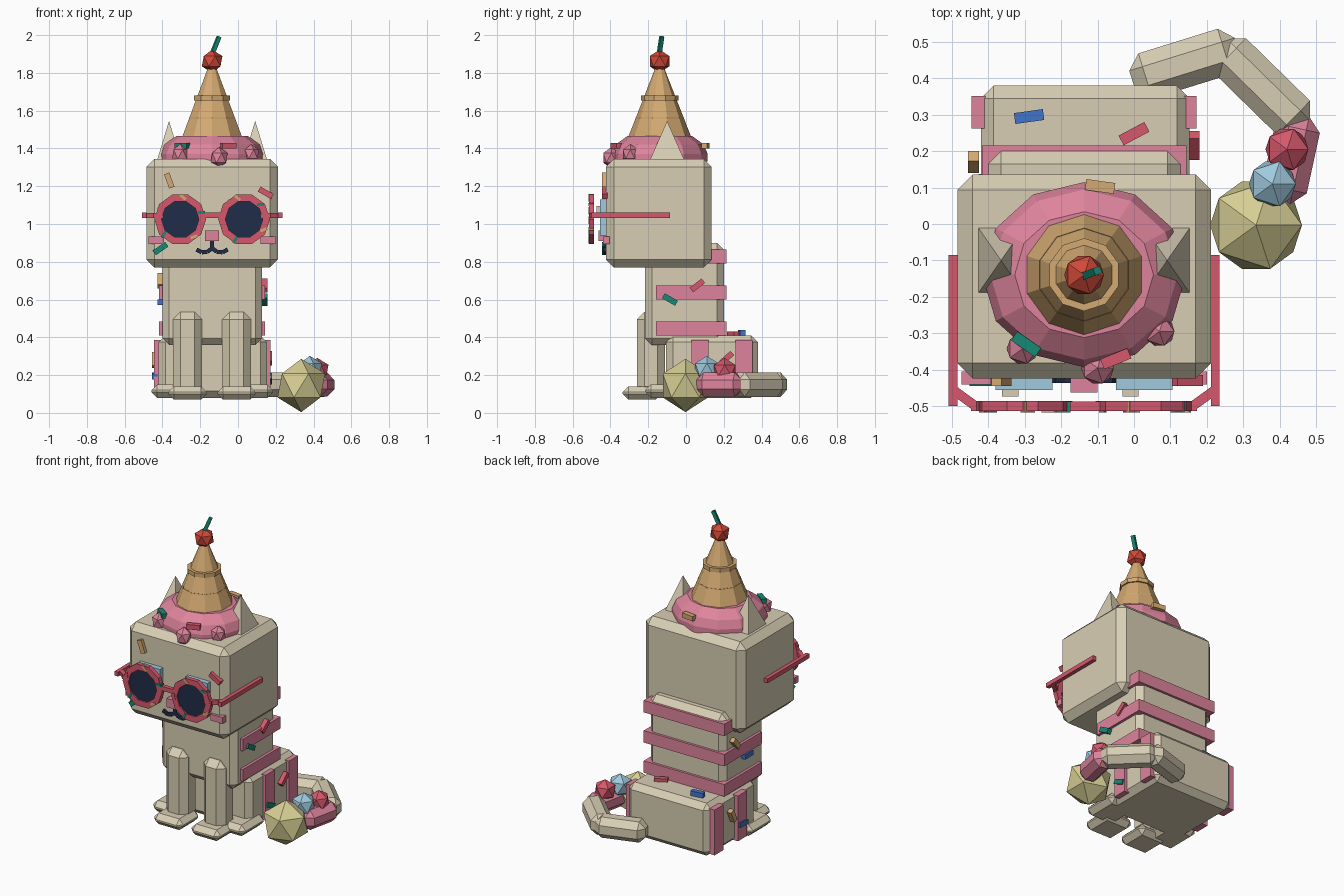
import bpy, bmesh, math
from mathutils import Vector, Matrix

if "Cube" in bpy.data.objects:
    bpy.data.objects.remove(bpy.data.objects["Cube"])

CX = -0.137  # symmetry plane of the figure


def material(name, r, g, b):
    m = bpy.data.materials.new(name)
    lin = [((c / 255 + 0.055) / 1.055) ** 2.4 for c in (r, g, b)]
    m.diffuse_color = (*lin, 1)
    m.use_nodes = True
    m.node_tree.nodes["Principled BSDF"].inputs["Base Color"].default_value = m.diffuse_color
    return m


BEIGE = material("beige", 216, 206, 180)
PINK = material("pink", 222, 132, 156)
ROSE = material("rose", 214, 88, 108)
NAVY = material("navy", 32, 44, 72)
SKY = material("sky_blue", 160, 202, 222)
YELLOW = material("pale_yellow", 214, 206, 148)
TAN = material("tan", 212, 170, 114)
RED = material("cherry_red", 208, 72, 56)
TEAL = material("teal", 24, 138, 116)
BLUE = material("blue", 66, 116, 200)


def finish(bm, name, mat):
    bmesh.ops.recalc_face_normals(bm, faces=bm.faces)
    me = bpy.data.meshes.new(name)
    bm.to_mesh(me)
    bm.free()
    me.materials.append(mat)
    ob = bpy.data.objects.new(name, me)
    bpy.context.collection.objects.link(ob)
    return ob


def block(name, size, matrix, mat, bevel=0):
    bm = bmesh.new()
    bmesh.ops.create_cube(bm, size=1, matrix=Matrix.Diagonal((*size, 1)))
    if bevel:
        bmesh.ops.bevel(bm, geom=bm.edges[:], offset=bevel, segments=1, affect='EDGES')
    bm.transform(matrix)
    return finish(bm, name, mat)


def box(name, x, y, z, mat, bevel=0):
    size = (x[1] - x[0], y[1] - y[0], z[1] - z[0])
    mid = Vector((sum(x) / 2, sum(y) / 2, sum(z) / 2))
    return block(name, size, Matrix.Translation(mid), mat, bevel)


def stick(name, a, b, width, mat, bevel=0):
    a, b = Vector(a), Vector(b)
    d = b - a
    m = Matrix.Translation((a + b) / 2) @ d.to_track_quat('X', 'Z').to_matrix().to_4x4()
    return block(name, (d.length, width, width), m, mat, bevel)


def lathe(name, profile, n, matrix, mat, closed=False, phase=0):
    bm = bmesh.new()
    rings = [[bm.verts.new((r * math.cos(phase + 2 * math.pi * i / n),
                            r * math.sin(phase + 2 * math.pi * i / n), z))
              for i in range(n)] for r, z in profile]
    pairs = list(zip(rings, rings[1:]))
    if closed:
        pairs.append((rings[-1], rings[0]))
    else:
        bm.faces.new(rings[0])
        bm.faces.new(rings[-1])
    for p, q in pairs:
        for i in range(n):
            j = (i + 1) % n
            bm.faces.new((p[i], p[j], q[j], q[i]))
    bm.transform(matrix)
    return finish(bm, name, mat)


def ball(name, loc, r, mat, stretch=1):
    bm = bmesh.new()
    bmesh.ops.create_icosphere(bm, subdivisions=1, radius=r)
    bm.transform(Matrix.Translation(loc) @ Matrix.Diagonal((1, 1, stretch, 1)))
    return finish(bm, name, mat)


def sprinkle(loc, axis, angle, mat, length=0.08, width=0.03):
    """Small bar lying on a surface that faces along the given axis."""
    size = {'X': (0.03, length, width), 'Y': (length, 0.03, width), 'Z': (length, width, 0.03)}[axis]
    m = Matrix.Translation(loc) @ Matrix.Rotation(math.radians(angle), 4, axis)
    return block("sprinkle", size, m, mat)


# Head, torso and lower body
box("head", (-0.485, 0.211), (-0.424, 0.136), (0.77, 1.345), BEIGE, 0.042)
box("torso", (-0.40, 0.127), (-0.216, 0.20), (0.36, 0.90), BEIGE, 0.035)
box("lower_body", (-0.42, 0.153), (-0.105, 0.38), (0.08, 0.41), BEIGE, 0.035)

# Pink stripes round the torso
for z in (0.41, 0.60, 0.79):
    box("torso_stripe", (-0.417, 0.144), (-0.158, 0.215), (z, z + 0.075), PINK)

# Mirrored parts
for s in (-1, 1):
    def span(a, b):
        return tuple(sorted((CX + s * a, CX + s * b)))

    box("front_leg", span(0.053, 0.207), span_y := (-0.26, -0.11), (0.10, 0.535), BEIGE, 0.04)
    box("front_paw", span(0.028, 0.232), (-0.335, -0.13), (0.07, 0.14), BEIGE, 0.03)
    box("rear_paw", span(0.12, 0.322), (-0.216, 0.02), (0.08, 0.15), BEIGE, 0.03)
    for y in (0.03, 0.262):
        box("hip_stripe", span(0.27, 0.309), (y, y + 0.09), (0.10, 0.385), PINK)
    # Ears
    ear = Matrix.Translation((CX + s * 0.228, -0.1, 0)) @ Matrix.Diagonal((0.066, 0.095, 1, 1))
    lathe("ear", [(2 ** 0.5, 1.33), (0.005, 1.545)], 4, ear, BEIGE, phase=math.pi / 4)
    # Eyes behind the glasses
    ex = CX + s * 0.165
    box("eye", (ex - 0.078, ex + 0.078), (-0.456, -0.41), (0.94, 1.13), SKY)
    box("eye_glint", (ex - 0.06, ex - 0.015), (-0.474, -0.45), (1.05, 1.095), BEIGE)
    box("cheek", span(0.255, 0.337), (-0.44, -0.405), (0.895, 0.935), PINK)
    # Glasses: decagon frame, dark lens, temple arm
    face = Matrix.Translation((CX + s * 0.169, -0.5, 1.025)) @ Matrix.Rotation(math.pi / 2, 4, 'X')
    lathe("glasses_frame", [(0.137, -0.014), (0.137, 0.014), (0.099, 0.014), (0.099, -0.014)],
          10, face, ROSE, closed=True)
    lathe("lens", [(0.103, -0.006), (0.103, 0.006)], 10, face, NAVY)
    box("temple_arm", span(0.348, 0.372), (-0.50, -0.085), (1.033, 1.06), ROSE)
    stick("frame_hinge", (CX + s * 0.36, -0.455, 1.046), (CX + s * 0.295, -0.502, 1.046), 0.026, ROSE)
    stick("frame_tab", (CX + s * 0.31, -0.5, 1.046), (CX + s * 0.26, -0.5, 1.046), 0.026, ROSE)
    # Mouth curve
    path = [(0, 0.872), (0.025, 0.853), (0.055, 0.85), (0.083, 0.865)]
    for (a, z1), (b, z2) in zip(path, path[1:]):
        stick("mouth", (CX + s * a, -0.425, z1), (CX + s * b, -0.425, z2), 0.022, NAVY)
    # Small sprinkles set in the frames
    for k, (deg, mat) in enumerate(((30, TEAL), (95, TAN), (170, ROSE), (235, TEAL), (320, TAN))):
        a = math.radians(deg + 12 * s)
        sprinkle((CX + s * 0.169 + 0.118 * math.cos(a), -0.502, 1.025 + 0.118 * math.sin(a)),
                 'Y', 40 * k, mat, 0.038, 0.015)

box("glasses_bridge", (CX - 0.045, CX + 0.045), (-0.513, -0.487), (1.033, 1.06), ROSE)
box("nose", (CX - 0.037, CX + 0.037), (-0.463, -0.41), (0.91, 0.965), PINK)
stick("mouth_stem", (CX, -0.425, 0.915), (CX, -0.425, 0.868), 0.022, NAVY)

# Frosting with drips, cone hat with ridges, cherry and stem
hat = Matrix.Translation((CX, -0.139, 0))
lathe("frosting", [(1, 1.33), (1, 1.37), (0.92, 1.42), (0.68, 1.465)], 12,
      hat @ Matrix.Diagonal((0.28, 0.254, 1, 1)), PINK)
for x, y, z, r in ((-0.306, -0.342, 1.37, 0.048), (-0.10, -0.395, 1.35, 0.05), (0.07, -0.295, 1.37, 0.046)):
    ball("frosting_drip", (x, y, z), r, PINK, 1.15)
lathe("cone_hat", [(0.175, 1.44), (0.163, 1.47), (0.022, 1.83)], 10, hat, TAN, phase=math.pi / 10)
for r, z in ((0.128, 1.55), (0.10, 1.667)):
    lathe("cone_ridge", [(r, z - 0.013), (r, z + 0.013)], 10, hat, TAN, phase=math.pi / 10)
ball("cherry", (CX, -0.14, 1.862), 0.061, RED)
stick("cherry_stem", (CX, -0.142, 1.90), (-0.10, -0.128, 1.992), 0.021, TEAL)

# Tail and the balls at its tip
stick("tail_base", (-0.005, 0.395, 0.15), (0.285, 0.485, 0.15), 0.13, BEIGE, 0.038)
stick("tail_middle", (0.235, 0.49, 0.15), (0.465, 0.265, 0.15), 0.13, BEIGE, 0.038)
stick("tail_tip", (0.457, 0.30, 0.15), (0.405, 0.06, 0.15), 0.125, PINK, 0.038)
ball("rose_ball", (0.42, 0.205, 0.225), 0.066, ROSE)
ball("blue_ball", (0.38, 0.11, 0.23), 0.072, SKY)
ball("yellow_ball", (0.335, -0.003, 0.145), 0.141, YELLOW)

# Loose sprinkles: location, facing axis, turn, colour
for loc, axis, turn, mat in (
    ((-0.364, -0.43, 1.23), 'Y', 70, TAN),
    ((0.147, -0.43, 1.165), 'Y', 30, ROSE),
    ((-0.41, -0.43, 0.87), 'Y', -35, TEAL),
    ((-0.296, -0.33, 1.415), 'Z', -35, TEAL),
    ((-0.05, -0.37, 1.415), 'Z', 22, ROSE),
    ((-0.093, 0.103, 1.415), 'Z', -8, TAN),
    ((-0.288, 0.295, 0.425), 'Z', 8, BLUE),
    ((0.0, 0.248, 0.415), 'Z', 28, ROSE),
    ((0.14, -0.085, 0.60), 'X', -30, TEAL),
    ((0.14, 0.06, 0.675), 'X', 38, ROSE),
    ((0.165, 0.215, 0.29), 'X', 42, ROSE),
    ((0.165, 0.075, 0.18), 'X', -25, TEAL),
    ((-0.412, 0.10, 0.70), 'X', 50, TAN),
    ((-0.412, -0.02, 0.585), 'X', 0, BLUE),
    ((-0.44, 0.17, 0.28), 'X', 65, TAN),
    ((-0.44, 0.07, 0.195), 'X', 5, BLUE),
):
    sprinkle(loc, axis, turn, mat)
